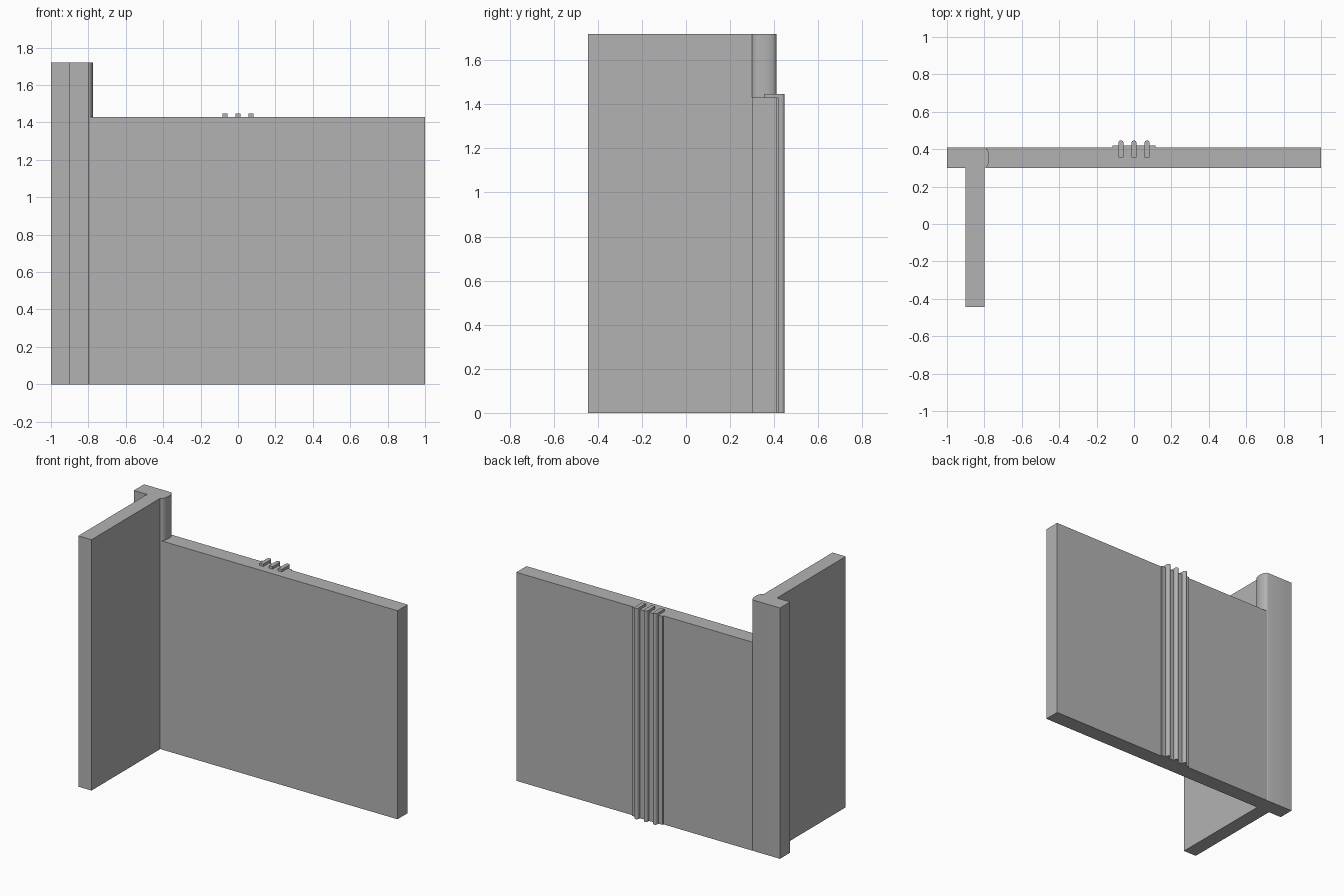
import bpy, bmesh, math

cube = bpy.data.objects.get("Cube")
if cube:
    bpy.data.objects.remove(cube, do_unlink=True)

GREY = (0.45, 0.45, 0.45, 1)
mat = bpy.data.materials.new("plain_grey")
mat.use_nodes = True
mat.diffuse_color = GREY
mat.node_tree.nodes["Principled BSDF"].inputs["Base Color"].default_value = GREY

FRONT, BACK = 0.30, 0.41
WALL_TOP, POST_TOP = 1.43, 1.72


def extrude(name, outline, height):
    """Raise a flat plan outline from the ground to a height."""
    bm = bmesh.new()
    base = bm.faces.new([bm.verts.new((x, y, 0)) for x, y in outline])
    grown = bmesh.ops.extrude_face_region(bm, geom=[base])["geom"]
    verts = [v for v in grown if isinstance(v, bmesh.types.BMVert)]
    bmesh.ops.translate(bm, verts=verts, vec=(0, 0, height))
    bmesh.ops.recalc_face_normals(bm, faces=bm.faces)
    mesh = bpy.data.meshes.new(name)
    bm.to_mesh(mesh)
    bm.free()
    mesh.materials.append(mat)
    obj = bpy.data.objects.new(name, mesh)
    bpy.context.collection.objects.link(obj)
    return obj


def arc(cx, cy, rx, ry, start, end, steps=10):
    angles = [math.radians(start + (end - start) * i / steps) for i in range(steps + 1)]
    return [(cx + rx * math.cos(a), cy + ry * math.sin(a)) for a in angles]


# Long low wall
extrude("main_wall", [(-0.79, FRONT), (1, FRONT), (1, BACK), (-0.79, BACK)], WALL_TOP)

# Tall T-shaped side wall and corner post, with a gently bulging end
bulge = arc(-0.8, (FRONT + BACK) / 2, 0.026, (BACK - FRONT) / 2, -90, 90)
extrude("side_wall_and_post",
        [(-0.9, -0.445), (-0.8, -0.445)] + bulge +
        [(-1, BACK), (-1, FRONT), (-0.9, FRONT)], POST_TOP)

# Thin backing strip behind the ribs
extrude("rib_backing", [(-0.115, 0.405), (0.115, 0.405), (0.115, 0.42), (-0.115, 0.42)],
        WALL_TOP)

# Three round-backed vertical ribs standing just above the wall
for name, x in (("right_rib", -0.07), ("middle_rib", 0), ("left_rib", 0.07)):
    extrude(name, [(x - 0.014, 0.355), (x + 0.014, 0.355)] +
            arc(x, 0.433, 0.014, 0.014, 0, 180, 8), 1.447)

# Smooth only the rounded faces
bpy.ops.object.select_all(action="DESELECT")
for obj in bpy.context.collection.objects:
    if obj.type == "MESH" and mat.name in obj.data.materials:
        obj.select_set(True)
        bpy.context.view_layer.objects.active = obj
bpy.ops.object.shade_smooth_by_angle(angle=math.radians(30))
